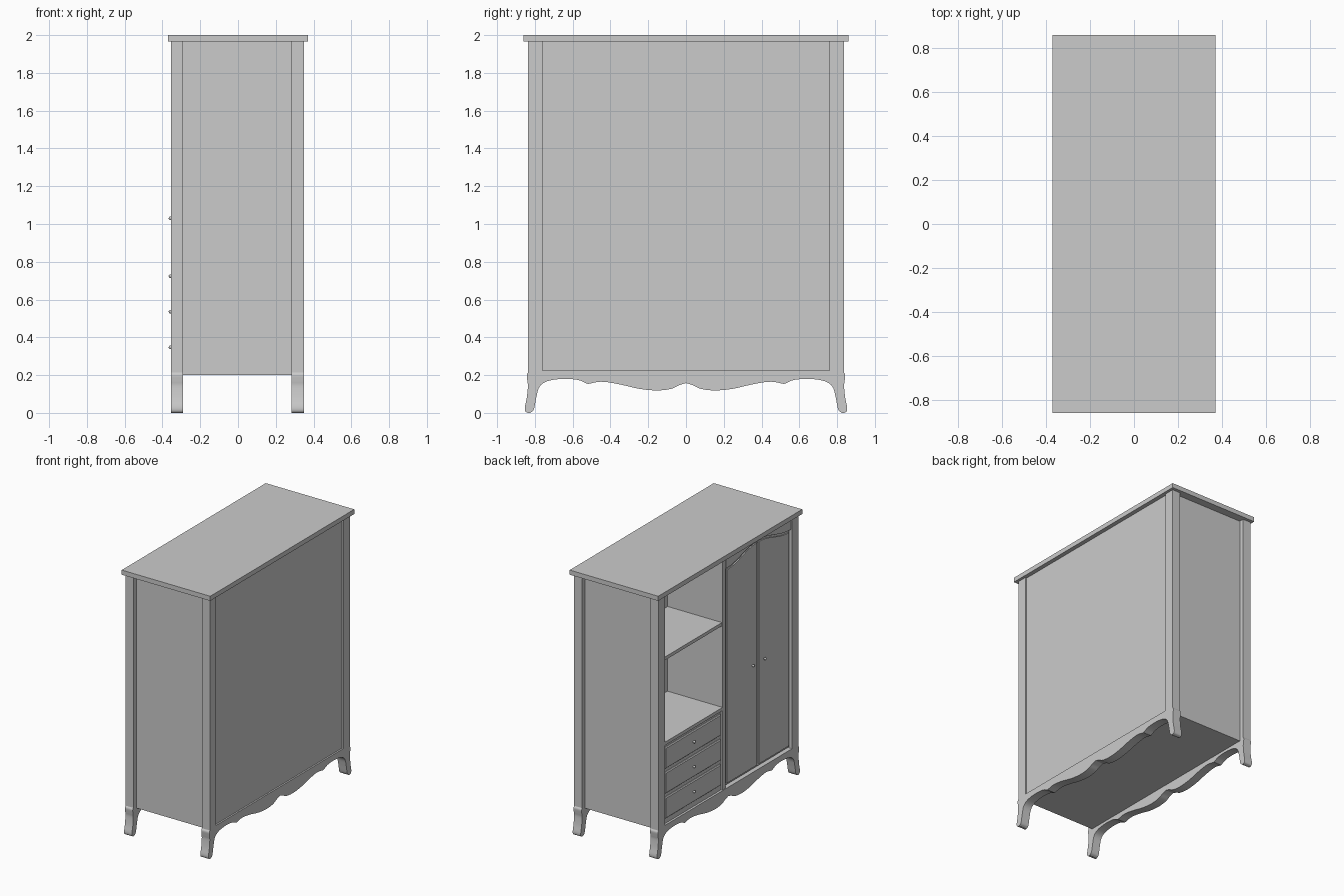
import bpy, bmesh, math
from mathutils import Vector

if "Cube" in bpy.data.objects:
    bpy.data.objects.remove(bpy.data.objects["Cube"])


def box(name, x, y, z, bevel=0):
    """Box from (min, max) ranges on each axis."""
    bpy.ops.mesh.primitive_cube_add(size=1)
    o = bpy.context.object
    o.name = name
    o.location = [(a + b) / 2 for a, b in (x, y, z)]
    o.scale = [b - a for a, b in (x, y, z)]
    bpy.ops.object.transform_apply(location=True, rotation=False, scale=True)
    if bevel:
        m = o.modifiers.new("bevel", 'BEVEL')
        m.width, m.segments = bevel, 1
    return o


def slab(name, pts, x0, x1):
    """Extrude a (y, z) outline between two x positions."""
    bm = bmesh.new()
    face = bm.faces.new([bm.verts.new((x0, y, z)) for y, z in pts])
    r = bmesh.ops.extrude_face_region(bm, geom=[face])
    verts = [v for v in r["geom"] if isinstance(v, bmesh.types.BMVert)]
    bmesh.ops.translate(bm, verts=verts, vec=(x1 - x0, 0, 0))
    bmesh.ops.recalc_face_normals(bm, faces=bm.faces)
    me = bpy.data.meshes.new(name)
    bm.to_mesh(me)
    bm.free()
    o = bpy.data.objects.new(name, me)
    bpy.context.collection.objects.link(o)
    bpy.context.view_layer.objects.active = o
    bpy.ops.object.select_all(action='DESELECT')
    o.select_set(True)
    bpy.ops.object.shade_smooth_by_angle(angle=math.radians(25))
    return o


def curve(pts, n=5):
    """Smooth curve through the points."""
    p = [Vector(q) for q in pts]
    p = [2 * p[0] - p[1]] + p + [2 * p[-1] - p[-2]]
    out = []
    for i in range(1, len(p) - 2):
        a, b, c, d = p[i - 1:i + 3]
        for k in range(n):
            t = k / n
            out.append(0.5 * (2 * b + (c - a) * t + (2 * a - 5 * b + 4 * c - d) * t * t
                              + (3 * b - a - 3 * c + d) * t ** 3))
    return [tuple(q) for q in out] + [tuple(pts[-1])]


# Front and back frames: posts, cabriole legs and scalloped apron in one outline
leg_out = curve([(.836, .215), (.843, .2), (.84, .17), (.837, .14), (.843, .08), (.853, .03), (.85, .008), (.838, 0)])
leg_in = curve([(.825, 0), (.806, .018), (.793, .08), (.78, .13), (.755, .158), (.71, .174), (.64, .18),
                (.57, .174), (.52, .153)])
scallop = curve([(.52, .153), (.45, .165), (.36, .153), (.25, .128), (.155, .119), (.08, .127), (.035, .147), (0, .158)])
half = [(.836, 1.965)] + leg_out + leg_in + scallop[1:]
outline = half + [(-y, z) for y, z in reversed(half[:-1])]
outline += [(-.76, 1.965), (-.76, .225), (.76, .225), (.76, 1.965)]
slab("front_frame", outline, -.355, -.29)
slab("back_frame", outline, .283, .35)

# Carcass
box("top_board", (-.37, .37), (-.86, .86), (1.965, 2))
box("floor_board", (-.30, .30), (-.80, .80), (.2, .225))
box("back_panel", (.31, .338), (-.76, .76), (.225, 1.965))
for s, side in ((-1, "right"), (1, "left")):
    box(side + "_side_panel", (-.30, .30), sorted((s * .76, s * .80)), (.2, 1.965))
box("divider", (-.35, .31), (.03, .063), (.225, 1.965))

# Open shelves
box("niche_back", (.11, .125), (.06, .76), (.225, 1.965))
box("middle_shelf", (-.345, .115), (.06, .76), (1.465, 1.49))
box("lower_shelf", (-.35, .115), (.06, .76), (.825, .85))


def knob(name, y, z):
    bpy.ops.mesh.primitive_uv_sphere_add(segments=16, ring_count=10, radius=.01, location=(-.357, y, z))
    bpy.context.object.name = name
    bpy.ops.object.shade_smooth()


# Drawers on a recessed face board
box("drawer_face_board", (-.338, -.32), (.06, .76), (.225, .825))
for i, z in enumerate((.347, .536, .724)):
    box(f"drawer_{i + 1}", (-.35, -.33), (.078, .745), (z - .08, z + .08), .006)
    knob(f"drawer_knob_{i + 1}", .41, z)

# Pair of doors with an arched top, and the rail filling above the arch
mid, w = -.365, .39
rise = lambda t: 1.883 + .07 * (.5 + .5 * math.cos(math.pi * min(1, t)))
arch = [(i / 12 * w, rise(i / 12)) for i in range(13)]
for s, n in ((1, "left"), (-1, "right")):
    pts = [(mid + s * max(.003, y - .006), z - .004) for y, z in arch]
    pts += [(mid + s * (w - .006), .24), (mid + s * .003, .24)]
    slab(n + "_door", pts, -.338, -.318)
    # raised field
    inner = [(mid + s * (.014 + (w - .034) * i / 12), rise(i / 12) - .018) for i in range(13)]
    inner += [(mid + s * (w - .02), .254), (mid + s * .014, .254)]
    slab(n + "_door_field", inner, -.346, -.33)
    knob(n + "_door_knob", mid + s * .07, 1.03)
top = [(mid + y, z) for y, z in [(-a, b) for a, b in reversed(arch)] + arch[1:]]
slab("door_arch_rail", top + [(mid + w, 1.965), (mid - w, 1.965)], -.35, -.318)
